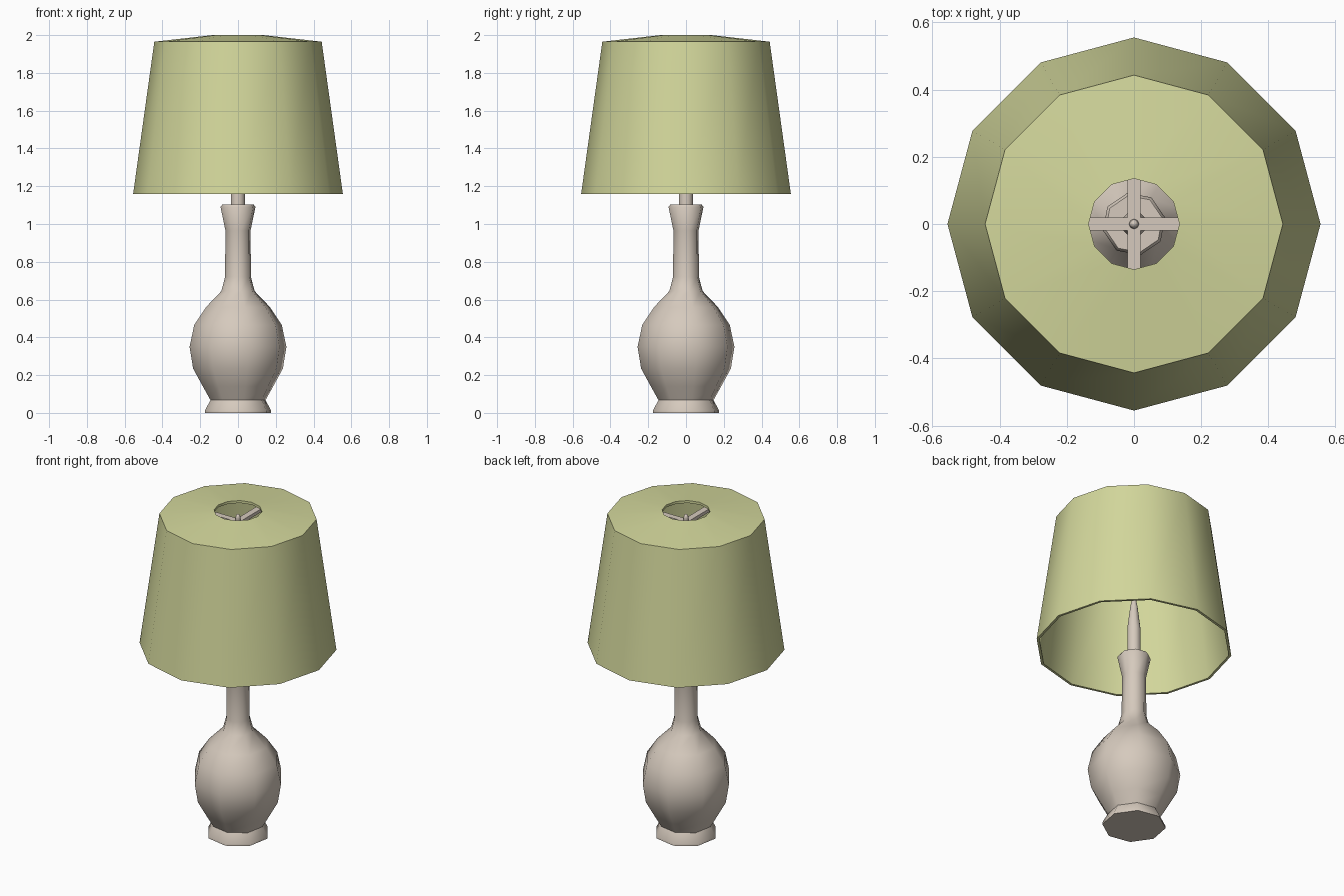
import bpy, bmesh, math

if "Cube" in bpy.data.objects:
    bpy.data.objects.remove(bpy.data.objects["Cube"])


def material(name, rgb):
    m = bpy.data.materials.new(name)
    m.diffuse_color = (*rgb, 1.0)
    m.use_nodes = True
    m.node_tree.nodes["Principled BSDF"].inputs["Base Color"].default_value = m.diffuse_color
    return m


GREEN = material("pale green fabric", (0.65, 0.68, 0.33))
CREAM = material("warm cream ceramic", (0.67, 0.59, 0.51))


def lathe(name, profile, sides, turn, mat, angle, closed=False):
    """Revolve (radius, height) points around z; closed joins last ring to first."""
    bm = bmesh.new()
    rings = []
    for r, z in profile:
        rings.append([bm.verts.new((r * math.cos(a), r * math.sin(a), z))
                      for a in (turn + 2 * math.pi * i / sides for i in range(sides))])
    pairs = list(zip(rings, rings[1:]))
    if closed:
        pairs.append((rings[-1], rings[0]))
    for lo, hi in pairs:
        for i in range(sides):
            j = (i + 1) % sides
            bm.faces.new((lo[i], lo[j], hi[j], hi[i]))
    if not closed:
        bm.faces.new(rings[0][::-1])
        bm.faces.new(rings[-1])
    bmesh.ops.recalc_face_normals(bm, faces=bm.faces)
    return finish(name, bm, mat, angle)


def finish(name, bm, mat, angle=None):
    me = bpy.data.meshes.new(name)
    bm.to_mesh(me)
    bm.free()
    me.materials.append(mat)
    ob = bpy.data.objects.new(name, me)
    bpy.context.collection.objects.link(ob)
    if angle:
        bpy.ops.object.select_all(action='DESELECT')
        ob.select_set(True)
        bpy.context.view_layer.objects.active = ob
        bpy.ops.object.shade_smooth_by_angle(angle=math.radians(angle))
    return ob


def bar(name, size, z):
    bm = bmesh.new()
    bmesh.ops.create_cube(bm, size=1)
    bmesh.ops.scale(bm, vec=size, verts=bm.verts)
    bmesh.ops.translate(bm, vec=(0, 0, z), verts=bm.verts)
    return finish(name, bm, CREAM)


# Vase-shaped base with flared foot and lip
lathe("vase_base", [(0.179, 0), (0.179, 0.012), (0.149, 0.068), (0.19, 0.14),
                    (0.243, 0.235), (0.262, 0.35), (0.237, 0.465), (0.173, 0.56),
                    (0.09, 0.645), (0.070, 0.72), (0.068, 0.965), (0.0945, 1.09),
                    (0.086, 1.102)],
      8, math.radians(12), CREAM, 50)

# Stem and thin support rod
lathe("stem", [(0.039, 1.09), (0.039, 1.28), (0.022, 1.42), (0.014, 1.46), (0.014, 1.95)],
      8, math.radians(22.5), CREAM, 50)

# Crossed bars that carry the shade, with a finial
bar("shade_bar_x", (0.85, 0.038, 0.02), 1.93)
bar("shade_bar_y", (0.038, 0.85, 0.02), 1.93)
lathe("finial", [(0.010, 1.935), (0.015, 1.955), (0.012, 1.97), (0.004, 1.978)],
      8, 0, CREAM, 60)

# Lampshade: hollow shell, open below, with a round hole in the sloped top
lathe("lampshade", [(0.555, 1.16), (0.443, 1.965), (0.135, 2.0),
                    (0.135, 1.985), (0.430, 1.95), (0.540, 1.16)],
      12, 0, GREEN, 40, closed=True)
